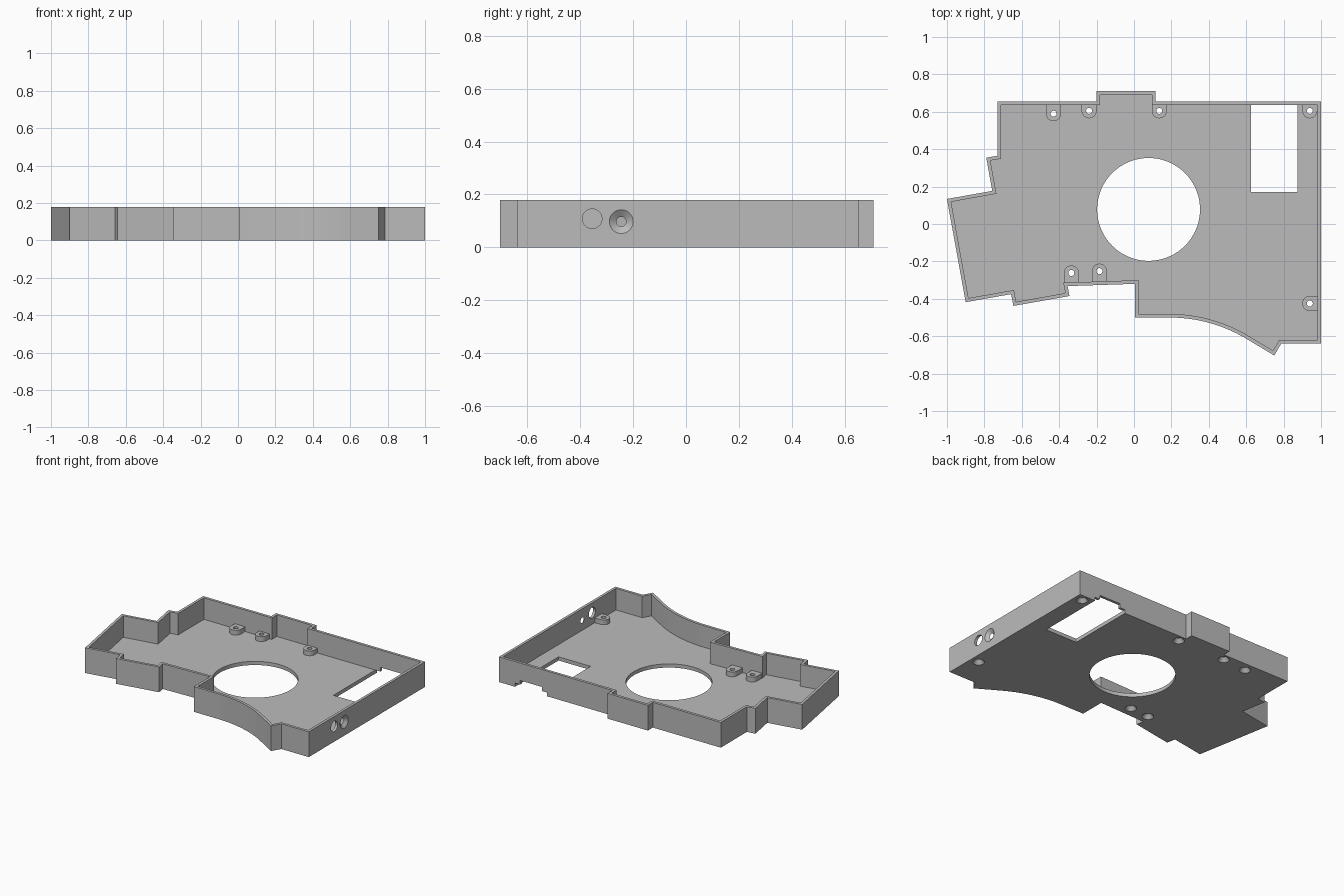
import bpy
import bmesh
from math import sin, cos, pi, radians
from mathutils import Vector, Matrix

HEIGHT, FLOOR, WALL, BOSS_TOP = 0.178, 0.026, 0.019, 0.06

cube = bpy.data.objects.get("Cube")
if cube:
    bpy.data.objects.remove(cube, do_unlink=True)

grey = bpy.data.materials.new("grey plastic")
grey.use_nodes = True
grey.diffuse_color = (0.5, 0.5, 0.5, 1)
grey.node_tree.nodes["Principled BSDF"].inputs["Base Color"].default_value = (0.5, 0.5, 0.5, 1)


def add_object(name, bm):
    bmesh.ops.recalc_face_normals(bm, faces=bm.faces[:])
    mesh = bpy.data.meshes.new(name)
    bm.to_mesh(mesh)
    bm.free()
    mesh.materials.append(grey)
    obj = bpy.data.objects.new(name, mesh)
    bpy.context.collection.objects.link(obj)
    return obj


def prism(name, points, z0, z1):
    bm = bmesh.new()
    face = bm.faces.new([bm.verts.new((x, y, z0)) for x, y in points])
    out = bmesh.ops.extrude_face_region(bm, geom=[face])
    top = [v for v in out["geom"] if isinstance(v, bmesh.types.BMVert)]
    bmesh.ops.translate(bm, verts=top, vec=(0, 0, z1 - z0))
    return add_object(name, bm)


def box(name, x0, x1, y0, y1, z0, z1):
    return prism(name, [(x0, y0), (x1, y0), (x1, y1), (x0, y1)], z0, z1)


def cone(name, centre, r0, r1, depth, axis="Z", sides=32):
    bm = bmesh.new()
    turn = Matrix.Rotation(pi / 2, 4, "Y") if axis == "X" else Matrix()
    bmesh.ops.create_cone(bm, cap_ends=True, segments=sides, radius1=r0, radius2=r1,
                          depth=depth, matrix=Matrix.Translation(centre) @ turn)
    return add_object(name, bm)


def combine(target, tool, operation):
    mod = target.modifiers.new(operation, "BOOLEAN")
    mod.operation, mod.solver, mod.object = operation, "EXACT", tool
    bpy.context.view_layer.objects.active = target
    bpy.ops.object.modifier_apply(modifier=mod.name)
    bpy.data.objects.remove(tool, do_unlink=True)


def inset(points, d):
    # Mitred inward offset of a counter-clockwise outline
    result = []
    for i, p in enumerate(points):
        p = Vector(p)
        a = (p - Vector(points[i - 1])).normalized()
        b = (Vector(points[(i + 1) % len(points)]) - p).normalized()
        na, nb = Vector((-a.y, a.x)), Vector((-b.y, b.x))
        result.append(p + (na + nb) * d / (1 + na.dot(nb)))
    return result


# Outer outline, with a swept arc along the front
arc = [(0.19 + 0.8 * sin(radians(t)), -1.3 + 0.8 * cos(radians(t))) for t in range(0, 31, 2)]
outline = [
    (1, -0.64), (1, 0.655), (0.115, 0.655), (0.115, 0.71), (-0.2, 0.71), (-0.2, 0.655),
    (-0.73, 0.655), (-0.73, 0.365), (-0.79, 0.355), (-0.758, 0.177), (-1, 0.134),
    (-0.9, -0.418), (-0.657, -0.375), (-0.645, -0.438), (-0.345, -0.385),
    (-0.355, -0.332), (0.005, -0.32), (0.005, -0.5),
] + arc + [(0.75, -0.703), (0.787, -0.64)]

# Open tray
tray = prism("tray", outline, 0, HEIGHT)
combine(tray, prism("cavity_cutter", inset(outline, WALL), FLOOR, 0.3), "DIFFERENCE")

# Screw bosses: position and direction of the wall they join
bosses = [
    (-0.43, 0.59, 0, 1), (-0.24, 0.605, 0, 1), (0.135, 0.605, 0, 1), (0.94, 0.605, 0, 1),
    (0.94, -0.425, 1, 0), (-0.335, -0.262, 0, -1), (-0.185, -0.252, 0, -1),
]
R = 0.04
for x, y, dx, dy in bosses:
    reach = {(0, 1): 0.647 - y, (1, 0): 0.99 - x, (0, -1): y + 0.318}[dx, dy]
    d, s = Vector((dx, dy)), Vector((-dy, dx))
    c = Vector((x, y))
    profile = [c + R * (s * cos(k * pi / 16) - d * sin(k * pi / 16)) for k in range(17)]
    profile += [c - s * R + d * reach, c + s * R + d * reach]
    combine(tray, prism("boss", profile, 0.012, BOSS_TOP), "UNION")
for x, y, dx, dy in bosses:
    combine(tray, cone("screw_cutter", (x, y, 0.04), 0.016, 0.016, 0.2, sides=20), "DIFFERENCE")
    combine(tray, cone("countersink_cutter", (x, y, 0.012), 0.044, 0.012, 0.04), "DIFFERENCE")

# Round opening and rectangular window in the floor
combine(tray, cone("round_cutter", (0.078, 0.078, 0), 0.275, 0.275, 0.2, sides=96), "DIFFERENCE")
combine(tray, box("window_cutter", 0.625, 0.875, 0.17, 0.636, -0.1, 0.1), "DIFFERENCE")

# Stepped notch under the back wall
combine(tray, box("notch_cutter", 0.625, 0.875, 0.6, 0.7, -0.1, FLOOR), "DIFFERENCE")
combine(tray, box("notch_step_cutter", 0.665, 0.835, 0.6, 0.7, -0.1, 0.055), "DIFFERENCE")

# Side wall ports: one straight, one countersunk
combine(tray, cone("port_cutter", (1, -0.355, 0.108), 0.037, 0.037, 0.1, "X"), "DIFFERENCE")
combine(tray, cone("pin_cutter", (1, -0.245, 0.097), 0.018, 0.018, 0.1, "X"), "DIFFERENCE")
combine(tray, cone("dish_cutter", (0.995, -0.245, 0.097), 0.017, 0.059, 0.03, "X"), "DIFFERENCE")

# Smooth the curved faces, keep the edges crisp
bpy.ops.object.select_all(action="DESELECT")
tray.select_set(True)
bpy.context.view_layer.objects.active = tray
bpy.ops.object.shade_smooth_by_angle(angle=radians(25))
